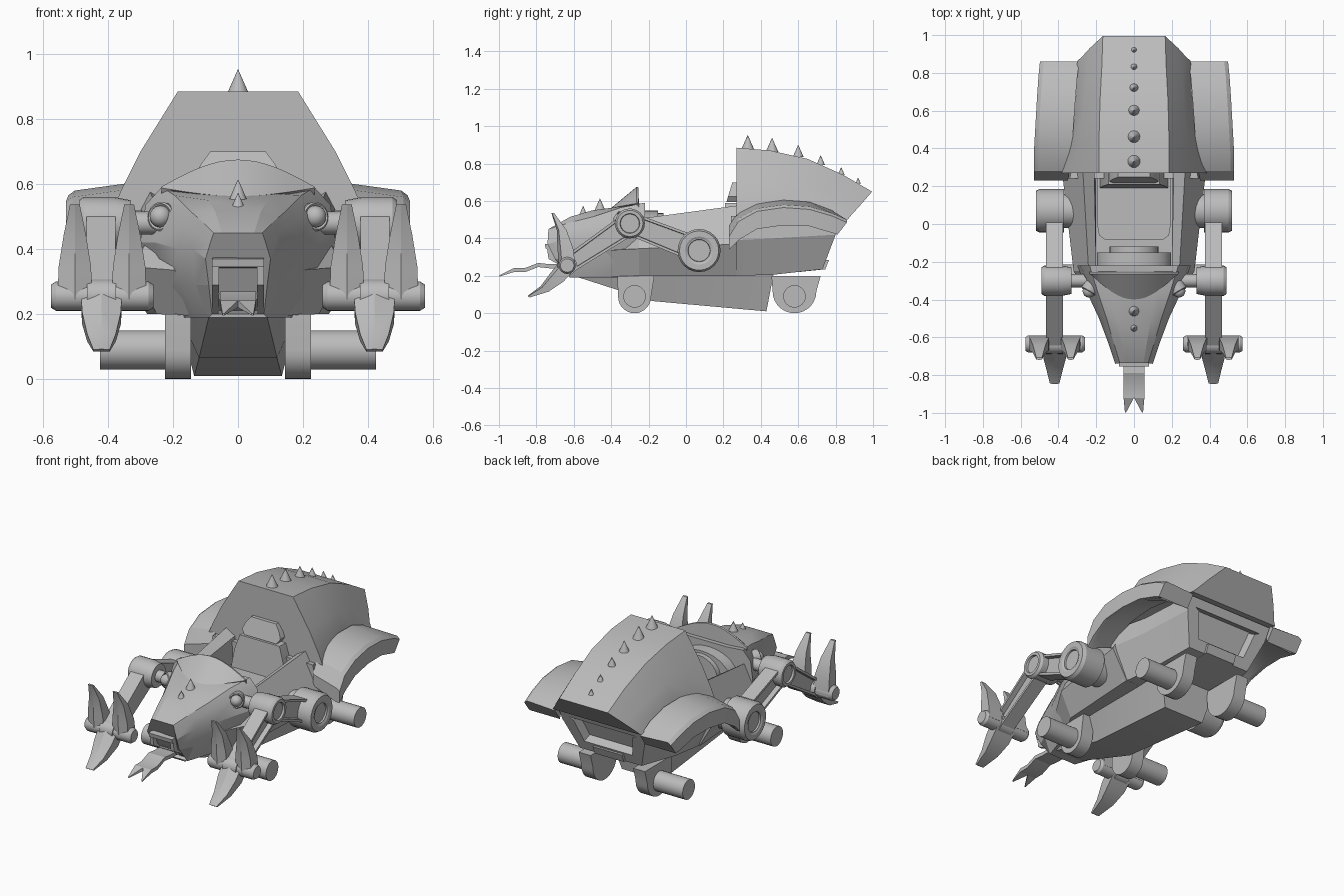
import bpy, bmesh
from math import sin, cos, pi, radians
from mathutils import Vector, Matrix

old = bpy.data.objects.get("Cube")
if old:
    bpy.data.objects.remove(old, do_unlink=True)

grey = bpy.data.materials.new("plain grey")
grey.use_nodes = True
grey.diffuse_color = (.5, .5, .5, 1)
grey.node_tree.nodes["Principled BSDF"].inputs["Base Color"].default_value = grey.diffuse_color


def finish(name, bm, paired=False):
    bmesh.ops.recalc_face_normals(bm, faces=bm.faces)
    mesh = bpy.data.meshes.new(name)
    bm.to_mesh(mesh)
    bm.free()
    mesh.materials.append(grey)
    obj = bpy.data.objects.new(name, mesh)
    bpy.context.collection.objects.link(obj)
    if paired:
        obj.modifiers.new("Mirror", "MIRROR").use_mirror_merge = False
    bpy.ops.object.select_all(action="DESELECT")
    obj.select_set(True)
    bpy.context.view_layer.objects.active = obj
    bpy.ops.object.shade_smooth_by_angle(angle=radians(22))
    return obj


def inset(bm, direction, width, depth):
    # Sink a framed panel into every face that looks along the direction
    bmesh.ops.recalc_face_normals(bm, faces=bm.faces)
    bm.normal_update()
    faces = [f for f in bm.faces if f.normal.dot(Vector(direction)) > .9]
    bmesh.ops.inset_individual(bm, faces=faces, thickness=width, depth=0)
    bmesh.ops.inset_individual(bm, faces=faces, thickness=width / 8, depth=-depth)


def loft(name, rings, paired=False, panel=None, matrix=None):
    bm = bmesh.new()
    rows = [[bm.verts.new(p) for p in ring] for ring in rings]
    n = len(rows[0])
    for a, b in zip(rows, rows[1:]):
        for i in range(n):
            j = (i + 1) % n
            bm.faces.new((a[i], a[j], b[j], b[i]))
    bm.faces.new(rows[0])
    bm.faces.new(rows[-1])
    if matrix:
        bm.transform(matrix)
    if panel:
        inset(bm, *panel)
    return finish(name, bm, paired)


def hull(name, sections, panel=None):
    # Symmetric loft; each section is a right half as (x, y, z) points
    return loft(name, [s + [(-x, y, z) for x, y, z in reversed(s)] for s in sections], panel=panel)


def at(y, *points):
    return [(x, y, z) for x, z in points]


def prism(name, axis, profile, low, high, paired=False, panel=None):
    place = {"x": lambda a, b, c: (c, a, b), "y": lambda a, b, c: (a, c, b),
             "z": lambda a, b, c: (a, b, c)}[axis]
    return loft(name, [[place(a, b, c) for a, b in profile] for c in (low, high)], paired, panel)


def sym(half):
    return half + [(-a, b) for a, b in reversed(half)]


def turned(name, y, z, steps, sides=24):
    # Paired round part along x from (x, radius) steps
    turn = [2 * pi * i / sides for i in range(sides)]
    loft(name, [[(x, y + r * cos(t), z + r * sin(t)) for t in turn] for x, r in steps], True)


# Rear shell
hull("rear_shell", [
    at(.27, (.185, .885), (.30, .70), (.36, .58), (.39, .51)),
    [(.185, .45, .87), (.285, .42, .71), (.33, .415, .60), (.35, .41, .53)],
    [(.18, .65, .825), (.27, .58, .70), (.305, .57, .61), (.32, .56, .55)],
    [(.17, .84, .74), (.255, .74, .65), (.29, .72, .58), (.305, .71, .53)],
    [(.165, .995, .65), (.235, .93, .575), (.28, .88, .52), (.30, .865, .50)]])

# Rear body below the shell, with a sunken tail panel and a step
hull("rear_body", [
    at(.24, (.34, .52), (.37, .39), (.28, .20)),
    at(.46, (.30, .51), (.32, .40), (.25, .205)),
    [(.29, .83, .50), (.28, .80, .42), (.21, .73, .235)]],
    panel=((0, .94, -.34), .08, .05))
prism("rear_step", "x", [(.60, .28), (.765, .285), (.745, .235), (.60, .22)], -.10, .10)

# Fenders
arch = [(.23, .47, .41, .34), (.28, .54, .49, .39), (.38, .585, .545, .45),
        (.52, .605, .565, .47), (.66, .595, .555, .465), (.78, .55, .52, .43), (.86, .49, .485, .42)]
rings = []
for i, (y, inner, outer, lip) in enumerate(arch):
    xi, xo = .35 - i * .01, .53 - max(0, i - 2) * .008
    back = .05 if y > .8 else 0
    rings.append([(xi, y, inner), (xo - .02, y, outer + .015), (xo, y, outer),
                  (xo, y - back, lip), (xo - .025, y - back, lip), (xi, y - back, inner - .07)])
loft("fender", rings, True)

# Cockpit tub and keel
hull("cockpit_tub", [
    at(-.45, (.09, .33), (.09, .335), (.12, .34), (.195, .335), (.14, .195)),
    at(-.25, (.20, .34), (.20, .48), (.24, .505), (.32, .345), (.25, .20)),
    at(.27, (.20, .34), (.21, .54), (.27, .575), (.38, .37), (.28, .20))])
hull("keel", [
    at(-.57, (.10, .21), (.09, .19)),
    at(-.18, (.19, .22), (.12, .065)),
    [(.19, .47, .22), (.135, .43, .01)]])

# Head: a hood with brows over sloping cheeks
hull("head", [
    at(-.22, (.12, .58), (.235, .59), (.285, .535), (.30, .42), (.25, .28), (.19, .19)),
    at(-.35, (.11, .57), (.195, .565), (.225, .51), (.255, .42), (.22, .28), (.17, .19)),
    at(-.50, (.09, .55), (.145, .515), (.165, .475), (.185, .40), (.17, .29), (.13, .19)),
    at(-.62, (.07, .515), (.11, .485), (.125, .45), (.14, .40), (.13, .29), (.09, .19)),
    [(.05, -.735, .45), (.075, -.735, .45), (.085, -.738, .42),
     (.10, -.74, .37), (.09, -.70, .29), (.08, -.60, .20)]])

# Mouth
prism("upper_lip", "x", [(-.70, .375), (-.755, .37), (-.75, .345), (-.70, .34)], -.08, .08)
prism("mouth_side", "x", [(-.68, .36), (-.745, .36), (-.735, .29), (-.68, .26), (-.60, .20),
                          (-.58, .24)], .058, .08, True)
prism("lower_jaw", "x", [(-.60, .25), (-.69, .265), (-.68, .245), (-.58, .195)], -.06, .06)

# Forked tongue: a curved strip and two tips
strip = [(-.66, .24), (-.73, .24), (-.79, .247), (-.86, .22), (-.92, .22)]
loft("tongue", [[(x, y, z + h) for x, h in ((.055, 0), (.055, .022), (-.055, .022), (-.055, 0))]
                for y, z in strip])
loft("tongue_tip", [[(a, y, z), (a, y, z + h), (b, y, z + h), (b, y, z)]
                    for a, b, y, z, h in ((0, .055, -.92, .22, .022), (.042, .048, -.998, .196, .006))],
     True)

# Curved windscreen crest
rings = []
for i in range(17):
    t = -1 + i / 8
    c = cos(t * pi / 2)
    x = .235 * t
    rings.append([(x, -.26 - .14 * c, .588 - .025 * c), (x, -.265, .592 + .083 * c),
                  (x, -.255, .592 + .08 * c), (x, -.25, .55)])
loft("windscreen", rings)

# Rounded dashboard in two layers
for name, wide, top, back in (("dashboard", .195, .55, -.15), ("dashboard_dial", .13, .535, -.12)):
    dome = [(wide * cos(pi * i / 14), .42 + (top - .42) * sin(pi * i / 14)) for i in range(15)]
    prism(name, "y", [(wide, .34)] + dome + [(-wide, .34)], -.25, back)

# Seat
prism("seat_cushion", "z", sym([(.195, .24), (.195, .0), (.185, -.06), (.15, -.085)]), .33, .39)
loft("seat_back", [[(x, y + lean * (z - .39), z) for x, z in sym([(.18, .39), (.165, .5), (.135, .59)])]
                   for y, lean in ((.19, .1), (.27, 0))])
loft("headrest", [[(x, y + lean * (z - .59), z) for x, z in sym([(.11, .595), (.13, .625),
                                                                (.115, .66), (.085, .70)])]
                  for y, lean in ((.215, .3), (.27, 0))])

# Eyes set in rings
look = (Matrix.Translation((.238, -.355, .50))
        @ Vector((.5, -.85, .1)).to_track_quat("Z", "Y").to_matrix().to_4x4())
bm = bmesh.new()
bmesh.ops.create_uvsphere(bm, u_segments=16, v_segments=10, radius=.034, matrix=look)
finish("eye", bm, True)
turn = [2 * pi * i / 20 for i in range(20)]
loft("eye_socket", [[(r * cos(t), r * sin(t), z) for t in turn]
                    for r, z in ((.045, -.08), (.045, .002), (.04, .006), (.033, .0))],
     True, matrix=look)

# Spikes on the shell and the hood
for y, z, r in ((.33, .874, .037), (.46, .865, .034), (.60, .838, .029), (.72, .795, .023),
                (.83, .742, .018), (.92, .692, .015), (-.46, .55, .03), (-.55, .53, .02)):
    bm = bmesh.new()
    bmesh.ops.create_cone(bm, cap_ends=True, segments=16, radius1=r, radius2=.001,
                          depth=r * 2.2, matrix=Matrix.Translation((0, y, z + r)))
    finish("spike", bm)

# Rounded struts and axles
for name, y, r in (("front", -.275, .088), ("rear", .58, .117)):
    bowl = [(y + r * cos(pi + pi * i / 14), r + r * sin(pi + pi * i / 14)) for i in range(15)]
    prism(name + "_strut", "x", bowl + [(y + r * 1.2, .2), (y - r * 1.05, .2)], .145, .225, True)
    turned(name + "_axle", y, .09, [(.20, .06), (.425, .06)])

# Arms: joints, framed bars and wrist
shoulder, elbow, wrist = (.07, .335), (-.30, .48), (-.635, .255)
turned("shoulder_joint", *shoulder, [(.30, .09), (.37, .09), (.37, .115), (.50, .115), (.52, .105),
                                     (.52, .075), (.515, .065), (.515, .06), (.505, .058), (.505, .001)])
turned("elbow_joint", *elbow, [(.25, .035), (.33, .035), (.33, .07), (.38, .08), (.475, .08), (.49, .07),
                               (.49, .053), (.478, .05), (.478, .001)])
turned("wrist_joint", *wrist, [(.26, .035), (.275, .045), (.56, .045), (.575, .036)])
turned("wrist_collar", *wrist, [(.375, .052), (.465, .052)])


def arm(name, start, end, wide, narrow):
    a, b = Vector(start), Vector(end)
    side = (b - a).normalized().orthogonal()
    corners = [a + side * wide, b + side * narrow, b - side * narrow, a - side * wide]
    prism(name, "x", [tuple(c) for c in corners], .377, .466, True, ((1, 0, 0), .02, .03))


arm("upper_arm", shoulder, elbow, .068, .06)
arm("forearm", elbow, wrist, .062, .046)


# Claws: curved, ridged blades, two up and one down at each wrist
def claw(name, x, angle, size, blunt):
    rings = []
    for y, z, w, d in ((0, -.01, .053, .045), (-.01, .09, .05, .042),
                       (-.03, .19, .034, .026), (-.078, .282, .015, .007)):
        w += blunt
        rings.append([(-w, y + d, z), (w, y + d, z), (w, y - d * .6, z), (0, y - d, z),
                      (-w, y - d * .6, z)])
    loft(name, rings, True, matrix=Matrix.Translation((x, *wrist))
         @ Matrix.Rotation(radians(angle), 4, "X") @ Matrix.Diagonal((1, 1, size, 1)))


claw("outer_claw", .502, 0, 1, 0)
claw("inner_claw", .335, 0, 1, 0)
claw("lower_claw", .42, -34, -.9, .01)
